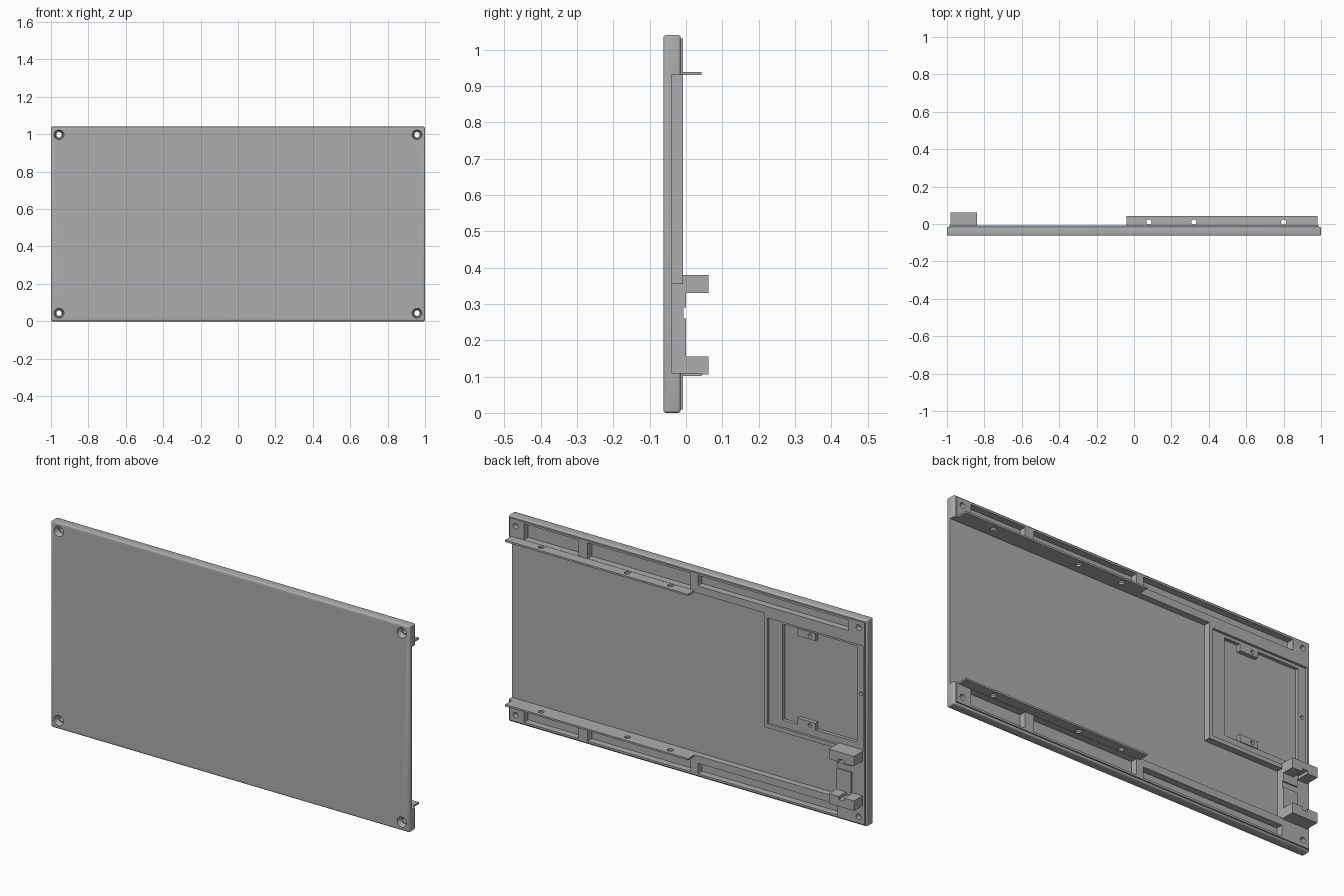
import bpy, bmesh, math
from mathutils import Matrix

if "Cube" in bpy.data.objects:
    bpy.data.objects.remove(bpy.data.objects["Cube"])

H = 1.04                       # panel height
grey = bpy.data.materials.new("plain_grey")
grey.diffuse_color = (0.42, 0.42, 0.42, 1)
grey.use_nodes = True
grey.node_tree.nodes["Principled BSDF"].inputs["Base Color"].default_value = grey.diffuse_color


def make(name, bm):
    me = bpy.data.meshes.new(name)
    bm.to_mesh(me)
    bm.free()
    ob = bpy.data.objects.new(name, me)
    bpy.context.collection.objects.link(ob)
    me.materials.append(grey)
    return ob


def box(name, x, y, z):
    bm = bmesh.new()
    bmesh.ops.create_cube(bm, size=1)
    for v in bm.verts:
        for i, (lo, hi) in enumerate((x, y, z)):
            v.co[i] = lo if v.co[i] < 0 else hi
    return make(name, bm)


def cyl(name, r1, r2, depth, centre, axis):
    bm = bmesh.new()
    bmesh.ops.create_cone(bm, cap_ends=True, segments=24, radius1=r1, radius2=r2, depth=depth)
    rot = Matrix.Rotation(-math.pi / 2, 4, 'X') if axis == 'Y' else Matrix()
    bm.transform(Matrix.Translation(centre) @ rot)
    return make(name, bm)


def apply(ob, mod):
    bpy.ops.object.select_all(action='DESELECT')
    bpy.context.view_layer.objects.active = ob
    ob.select_set(True)
    bpy.ops.object.modifier_apply(modifier=mod.name)


def boolean(ob, tool, op='DIFFERENCE'):
    mod = ob.modifiers.new("bool", 'BOOLEAN')
    mod.object, mod.operation, mod.solver = tool, op, 'EXACT'
    apply(ob, mod)
    bpy.data.objects.remove(tool, do_unlink=True)


def cut(ob, x, y, z):
    boolean(ob, box("cutter", x, y, z))


def both(z, mirrored):
    return (H - z[1], H - z[0]) if mirrored else z


# Panel slab with softened outer edges and a stepped lip on the back
panel = box("panel", (-1, 1), (-0.062, -0.015), (0, H))
bev = panel.modifiers.new("bevel", 'BEVEL')
bev.width, bev.segments = 0.007, 3
apply(panel, bev)
boolean(panel, box("lip", (-0.99, 0.99), (-0.05, -0.008), (0.01, H - 0.01)), 'UNION')

# Large pocket, open at the right end, and its lower extension
cut(panel, (-0.43, 1.1), (-0.04, 0.1), (0.11, 0.93))
cut(panel, (-0.84, -0.40), (-0.04, 0.1), (0.11, 0.355))

# Rimmed pad and the window sunk into it
cut(panel, (-0.982, -0.45), (-0.02, 0.1), (0.375, 0.91))
cut(panel, (-0.94, -0.525), (-0.037, 0.1), (0.41, 0.895))

# Edge channels separated by ribs, top and bottom
for m in (False, True):
    for x in ((0.605, 0.91), (-0.02, 0.555)):
        cut(panel, x, (-0.042, 0.1), both((0.94, 1.02), m))
    cut(panel, (-0.84 if m else -0.9, -0.06), (-0.042, 0.1), both((0.967, 1.02), m))

# Countersunk corner screw holes and one small side hole
for sx in (-1, 1):
    for z in (0.043, H - 0.043):
        x = sx * 0.957
        boolean(panel, cyl("cutter", 0.014, 0.014, 0.3, (x, 0, z), 'Y'))
        boolean(panel, cyl("cutter", 0.029, 0.020, 0.04, (x, -0.055, z), 'Y'))
boolean(panel, cyl("cutter", 0.009, 0.009, 0.04, (-0.963, -0.02, 0.66), 'Y'))

# Tabs inside the window, each with a pin hole
for name, z, zh in (("upper_tab", (0.86, 0.897), 0.878), ("lower_tab", (0.408, 0.445), 0.427)):
    tab = box(name, (-0.71, -0.61), (-0.039, -0.016), z)
    boolean(tab, cyl("cutter", 0.01, 0.01, 0.03, (-0.68, -0.015, zh), 'Y'))

# Thin drilled rails
for m, name in ((False, "upper_rail"), (True, "lower_rail")):
    z = both((0.93, 0.939), m)
    rail = box(name, (-0.04, 0.98), (-0.041, 0.042), z)
    for x in (0.08, 0.32, 0.80):
        boolean(rail, cyl("cutter", 0.014, 0.014, 0.1, (x, 0.01, sum(z) / 2), 'Z'))

# Latch blocks, grooved on their facing sides
for name, z, g in (("upper_latch_block", (0.33, 0.38), (0.32, 0.345)),
                   ("lower_latch_block", (0.105, 0.155), (0.14, 0.165))):
    block = box(name, (-0.98, -0.84), (-0.03, 0.0615), z)
    cut(block, (-0.925, -0.895), (0.0, 0.1), g)

# Notched plate between the blocks
plate = box("latch_plate", (-0.92, -0.84), (-0.03, 0.0), (0.155, 0.33))
cut(plate, (-1, -0.8), (-0.007, 0.1), (0.26, 0.29))

# Smooth round surfaces, keep hard edges
bpy.ops.object.select_all(action='SELECT')
bpy.context.view_layer.objects.active = panel
bpy.ops.object.shade_smooth_by_angle(angle=math.radians(35))
